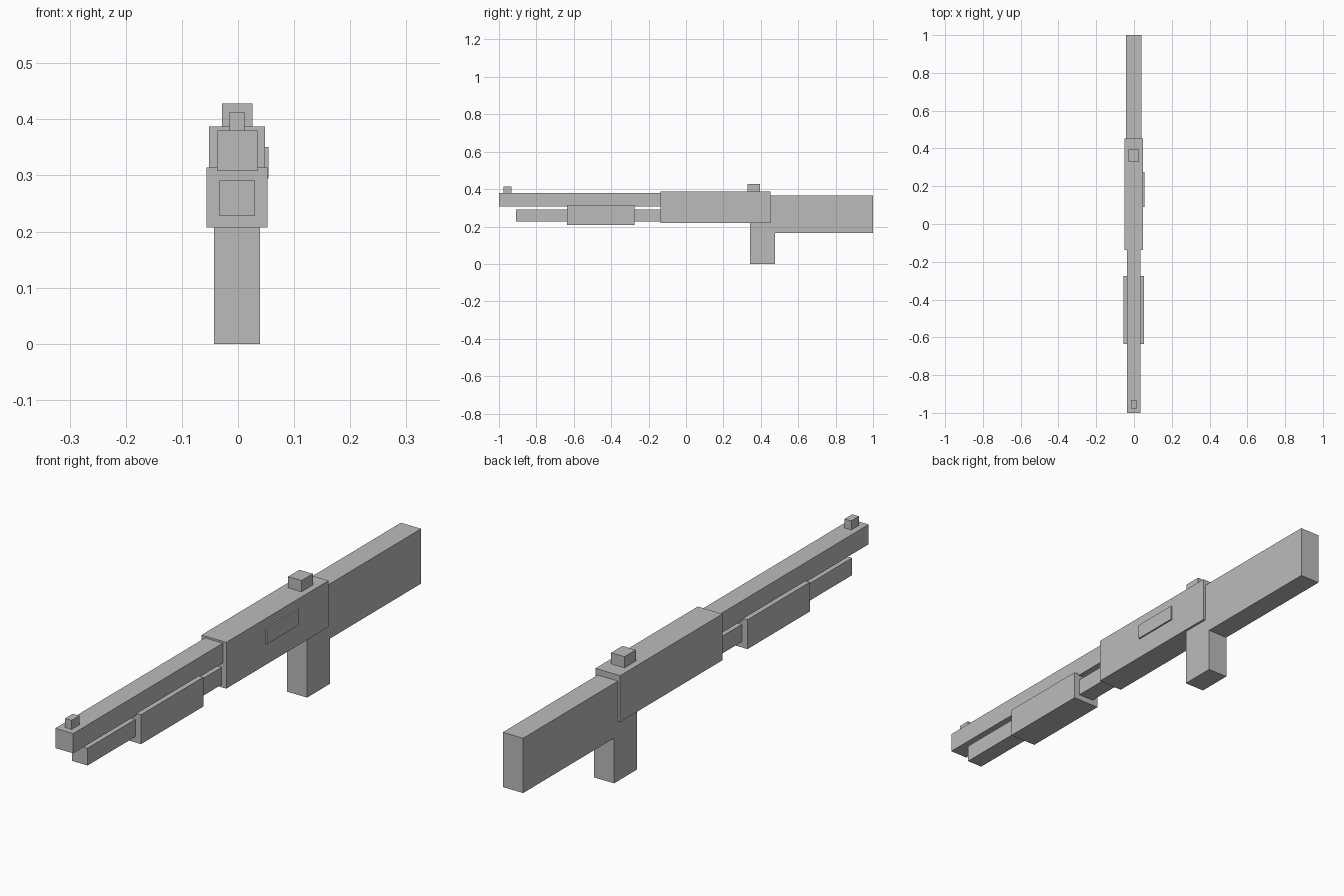
import bpy

cube = bpy.data.objects.get("Cube")
if cube:
    bpy.data.objects.remove(cube, do_unlink=True)

# Single flat grey for every part
grey = bpy.data.materials.new("plain grey")
grey.use_nodes = True
colour = (0.5, 0.5, 0.5, 1)
grey.diffuse_color = colour
grey.node_tree.nodes["Principled BSDF"].inputs["Base Color"].default_value = colour

AXIS = -0.0015  # centre plane; the port cover sticks out on the left


def box(name, width, y_range, z_range, x=AXIS):
    """Add a box from its width, its length range and its height range."""
    (y0, y1), (z0, z1) = y_range, z_range
    bpy.ops.mesh.primitive_cube_add(size=1, location=(x, (y0 + y1) / 2, (z0 + z1) / 2))
    part = bpy.context.object
    part.name = part.data.name = name
    part.scale = (width, y1 - y0, z1 - z0)
    bpy.ops.object.transform_apply(location=False, rotation=False, scale=True)
    part.data.materials.append(grey)
    return part


# Main body
box("receiver", 0.1, (-0.137, 0.453), (0.218, 0.387))
box("stock", 0.082, (0.44, 1), (0.165, 0.365))
box("grip", 0.082, (0.342, 0.475), (0, 0.23))

# Barrel, tube beneath it and sliding fore-end
box("barrel", 0.072, (-1, -0.13), (0.308, 0.38))
box("magazine_tube", 0.063, (-0.91, -0.13), (0.228, 0.291))
box("fore_end", 0.109, (-0.635, -0.275), (0.207, 0.314))

# Sights
box("front_sight", 0.027, (-0.976, -0.932), (0.375, 0.413))
box("rear_sight", 0.054, (0.33, 0.395), (0.38, 0.428))

# Raised port cover on the left side
box("port_cover", 0.01, (0.09, 0.275), (0.295, 0.351), x=0.0495)
